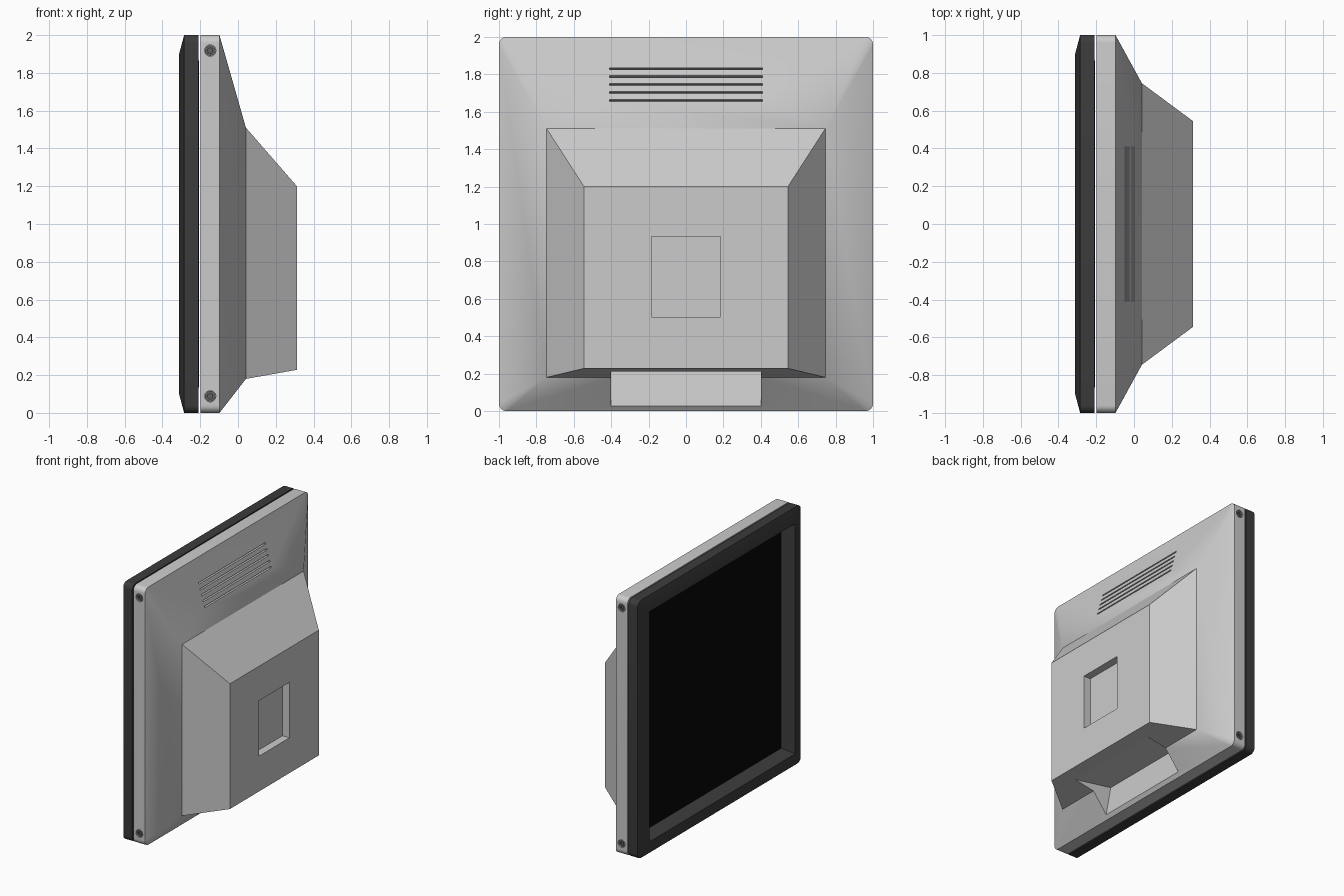
import bpy, bmesh
from math import cos, sin, pi, radians, atan2
from mathutils import Matrix, Vector

if "Cube" in bpy.data.objects:
    bpy.data.objects.remove(bpy.data.objects["Cube"])


def material(name, v):
    m = bpy.data.materials.new(name)
    m.diffuse_color = (v, v, v, 1)
    m.use_nodes = True
    m.node_tree.nodes["Principled BSDF"].inputs["Base Color"].default_value = m.diffuse_color
    return m


def finish(bm, name, mat=None):
    bmesh.ops.remove_doubles(bm, verts=bm.verts, dist=1e-5)
    bmesh.ops.recalc_face_normals(bm, faces=bm.faces)
    me = bpy.data.meshes.new(name)
    bm.to_mesh(me)
    bm.free()
    ob = bpy.data.objects.new(name, me)
    bpy.context.collection.objects.link(ob)
    if mat:
        me.materials.append(mat)
    return ob


def activate(ob):
    bpy.ops.object.select_all(action='DESELECT')
    ob.select_set(True)
    bpy.context.view_layer.objects.active = ob


def loft(name, rings, mat=None, seg=6, closed=False):
    """Skin rounded rectangles given as (x, half width, z low, z high, corner radius)."""
    bm = bmesh.new()
    loops = []
    for x, hy, z0, z1, r in rings:
        loop = []
        corners = [(hy - r, z1 - r), (-hy + r, z1 - r), (-hy + r, z0 + r), (hy - r, z0 + r)]
        for q, (cy, cz) in enumerate(corners):
            for i in range(seg + 1):
                a = (q + i / seg) * pi / 2
                loop.append(bm.verts.new((x, cy + r * cos(a), cz + r * sin(a))))
        loops.append(loop)
    n = len(loops[0])
    pairs = list(zip(loops, loops[1:]))
    if closed:
        pairs.append((loops[-1], loops[0]))
    for a, b in pairs:
        for i in range(n):
            j = (i + 1) % n
            bm.faces.new((a[i], a[j], b[j], b[i]))
    if not closed:
        bm.faces.new(loops[0])
        bm.faces.new(loops[-1])
    return finish(bm, name, mat)


def box(bm, center, size, tilt=0.0):
    bmesh.ops.create_cube(bm, size=1, matrix=Matrix.Translation(center)
                          @ Matrix.Rotation(tilt, 4, 'Y') @ Matrix.Diagonal((*size, 1)))


def side_cylinder(bm, x, y, z, r, depth, seg):
    bmesh.ops.create_cone(bm, cap_ends=True, segments=seg, radius1=r, radius2=r, depth=depth,
                          matrix=Matrix.Translation((x, y, z)) @ Matrix.Rotation(pi / 2, 4, 'X'))


def cut(ob, bm):
    cutter = finish(bm, "cutter")
    cutter.hide_render = True
    mod = ob.modifiers.new("cut", 'BOOLEAN')
    mod.object = cutter
    mod.solver = 'EXACT'
    activate(ob)
    bpy.ops.object.modifier_apply(modifier=mod.name)
    bpy.data.objects.remove(cutter)


dark = material("dark_plastic", 0.045)
black = material("screen_black", 0.002)
metal = material("screw_metal", 0.12)

# Front bezel ring with outer chamfer and deep inner rim
bezel = loft("front_bezel", [
    (-0.208, 1.0, 0.0, 2.0, 0.04), (-0.285, 1.0, 0.0, 2.0, 0.04),
    (-0.312, 0.90, 0.10, 1.90, 0.02), (-0.312, 0.893, 0.107, 1.893, 0),
    (-0.225, 0.865, 0.135, 1.865, 0), (-0.208, 0.865, 0.135, 1.865, 0)], dark, closed=True)

# Glass panel
loft("screen_panel", [(-0.212, 0.865, 0.135, 1.865, 0), (-0.206, 0.865, 0.135, 1.865, 0)], black)

# Rear housing, stepped taper
housing = loft("rear_housing", [
    (-0.198, 1.0, 0.0, 2.0, 0.04), (-0.098, 1.0, 0.0, 2.0, 0.04),
    (0.042, 0.745, 0.18, 1.51, 0), (0.312, 0.545, 0.228, 1.20, 0)])

# Vent slots across the upper slope
bm = bmesh.new()
tilt = -atan2(0.14, 0.49)
for i in range(5):
    z = 1.66 + i * 0.0425
    x = -0.098 + (2 - z) / 0.49 * 0.14
    box(bm, (x, 0, z), (0.06, 0.82, 0.011), tilt)
# Mounting recess in the back face
box(bm, (0.312, 0, 0.717), (0.12, 0.37, 0.43))
# Tilted connector bay under the housing
ang = radians(10)
low = Vector((-0.077, 0, 0.03))
up = Vector((-sin(ang), 0, cos(ang)))
top = low + up * 0.24
out = (Vector((0.21, 0, 0.211)) - top).normalized()
bay = [low - up * 0.1, top, top + out * 0.6, low - up * 0.1 + Vector((0.6, 0, 0))]
sides = [[bm.verts.new((p.x, y, p.z)) for p in bay] for y in (-0.4, 0.4)]
for s in sides:
    bm.faces.new(s)
for i in range(4):
    j = (i + 1) % 4
    bm.faces.new((sides[0][i], sides[0][j], sides[1][j], sides[1][i]))
# Screw wells on both sides
screws = [(-0.147, s, z) for s in (-1, 1) for z in (0.088, 1.918)]
for x, s, z in screws:
    side_cylinder(bm, x, s, z, 0.03, 0.05, 20)
cut(housing, bm)

# Screws with hexagonal sockets
bm = bmesh.new()
for x, s, z in screws:
    side_cylinder(bm, x, s * 0.982, z, 0.028, 0.02, 20)
heads = finish(bm, "side_screws", metal)
bm = bmesh.new()
for x, s, z in screws:
    side_cylinder(bm, x, s * 0.992, z, 0.015, 0.02, 6)
cut(heads, bm)

for ob, deg in ((bezel, 20), (housing, 16), (heads, 25)):
    activate(ob)
    bpy.ops.object.shade_smooth_by_angle(angle=radians(deg))
